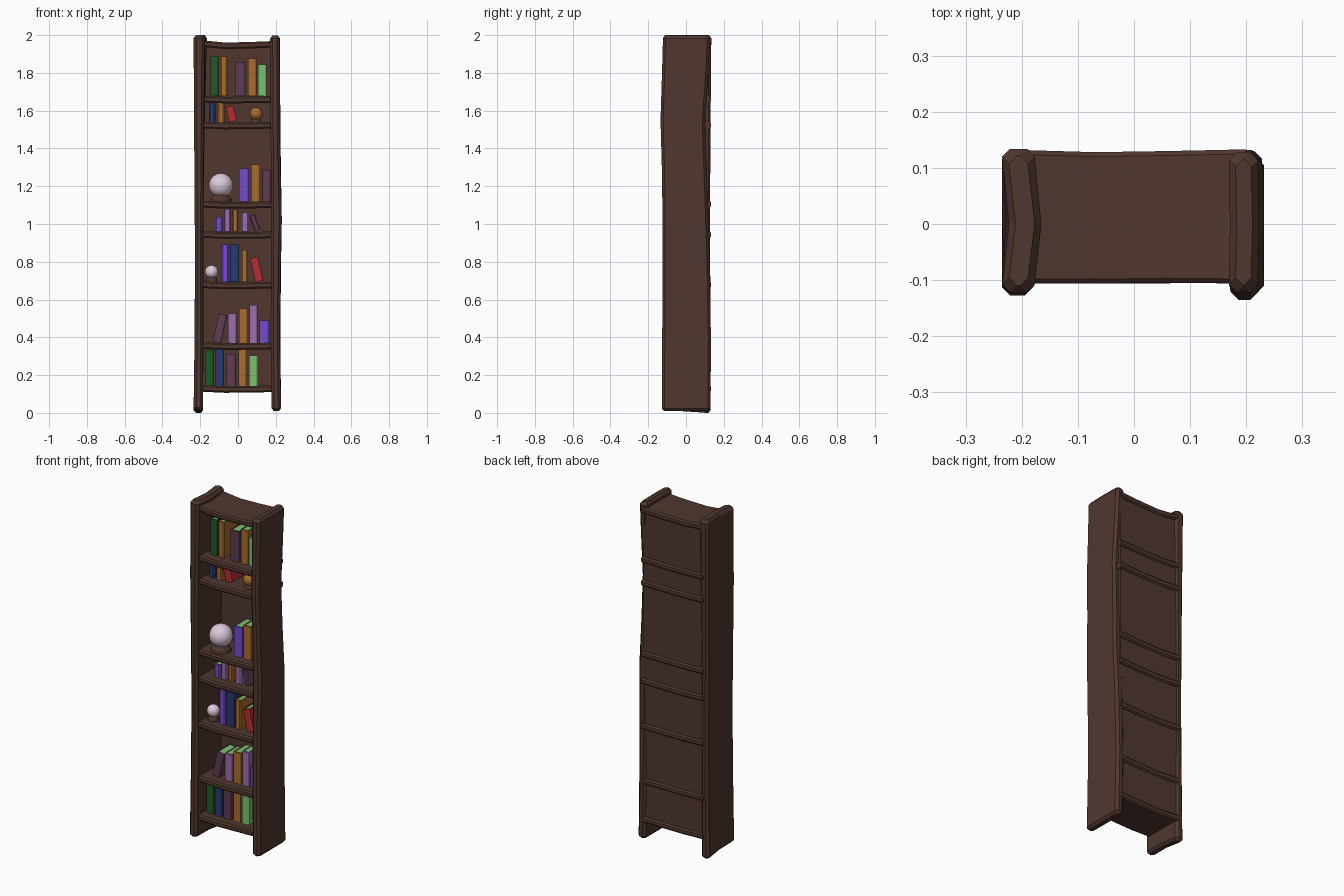
import bpy, bmesh, math, random
from mathutils import Matrix, Vector

if "Cube" in bpy.data.objects:
    bpy.data.objects.remove(bpy.data.objects["Cube"])

random.seed(4)

def material(name, rgb):
    m = bpy.data.materials.new(name)
    lin = [((c / 255 + 0.055) / 1.055) ** 2.4 if c > 10 else c / 3294 for c in rgb]
    m.diffuse_color = (*lin, 1)
    m.use_nodes = True
    m.node_tree.nodes["Principled BSDF"].inputs["Base Color"].default_value = m.diffuse_color
    return m

MATS = {n: material(n, c) for n, c in {
    "wood": (80, 55, 47), "dark_green": (30, 90, 38), "ochre": (168, 108, 46),
    "plum": (96, 60, 82), "light_green": (124, 192, 114), "navy": (42, 58, 108),
    "red": (178, 46, 50), "violet": (118, 76, 208), "mauve": (158, 110, 172),
    "pearl": (222, 202, 220)}.items()}

def finish(name, bm, mat, matrix=None):
    bmesh.ops.recalc_face_normals(bm, faces=bm.faces)
    me = bpy.data.meshes.new(name)
    bm.to_mesh(me)
    bm.free()
    me.materials.append(MATS[mat])
    ob = bpy.data.objects.new(name, me)
    if matrix:
        ob.matrix_world = matrix
    bpy.context.collection.objects.link(ob)
    return ob

def loft(name, rings, mat, matrix=None):
    """Join equal point rings into a closed solid."""
    bm = bmesh.new()
    rows = [[bm.verts.new(p) for p in r] for r in rings]
    n = len(rows[0])
    for a, b in zip(rows, rows[1:]):
        for i in range(n):
            j = (i + 1) % n
            bm.faces.new((a[i], a[j], b[j], b[i]))
    bm.faces.new(rows[0])
    bm.faces.new(rows[-1])
    return finish(name, bm, mat, matrix)

# Side boards: chamfered section, bowed in the middle, wavy along the height
def board_ring(z, x0, x1, y0, y1, bow, c, inset=0, drop=0):
    x0, x1, y0, y1 = x0 + inset, x1 - inset, y0 + inset, y1 - inset
    pts = [(x0 + c, y0), (x1 - c, y0), (x1, y0 + c), (x1 + bow, 0), (x1, y1 - c),
           (x1 - c, y1), (x0 + c, y1), (x0, y1 - c), (x0 + max(bow, 0), 0), (x0, y0 + c)]
    return [(x, y, z - (drop if y > 0.05 else 0)) for x, y in pts]

def side_board(name, stations, drop):
    c = 0.014
    rings = [board_ring(*stations[0], c, 0.012, drop)]
    first = stations[0]
    rings.append(board_ring(first[0] + 0.014, *first[1:], c, 0, drop))
    rings += [board_ring(*s, c) for s in stations[1:-1]]
    last = stations[-1]
    rings.append(board_ring(last[0] - 0.016, *last[1:], c))
    rings.append(board_ring(*last, c, 0.012))
    loft(name, rings, "wood")

side_board("left_side", [
    (0.015, -0.235, -0.185, -0.127, 0.130, 0.000),
    (0.40, -0.230, -0.185, -0.125, 0.130, 0.002),
    (0.80, -0.228, -0.185, -0.122, 0.128, 0.002),
    (1.20, -0.230, -0.183, -0.125, 0.128, 0.002),
    (1.55, -0.233, -0.180, -0.127, 0.130, 0.004),
    (2.00, -0.235, -0.177, -0.122, 0.134, 0.012)], 0.015)
side_board("right_side", [
    (0.010, 0.178, 0.228, -0.128, 0.130, 0.000),
    (0.40, 0.173, 0.222, -0.126, 0.132, 0.002),
    (0.80, 0.174, 0.226, -0.124, 0.125, 0.002),
    (1.02, 0.175, 0.232, -0.124, 0.118, 0.000),
    (1.30, 0.174, 0.225, -0.128, 0.108, 0.002),
    (1.55, 0.172, 0.222, -0.135, 0.100, 0.002),
    (1.80, 0.171, 0.221, -0.127, 0.118, 0.002),
    (1.997, 0.169, 0.221, -0.122, 0.128, 0.002)], 0.0)

# Shelves: chamfered planks with a slight warp
def shelf(name, top, thick, amp):
    rings = []
    c = 0.008
    for i, x in enumerate((-0.205, -0.07, 0.06, 0.20)):
        dz = amp * (0.5, -0.6, -0.4, 0.1)[i]
        y0 = -0.104 + random.uniform(-0.003, 0.003)
        y1 = 0.130 + (0.002, -0.002, 0.0, 0.003)[i]
        t, b = top + dz, top - thick + dz
        rings.append([(x, y0 + c, b), (x, y0, b + c), (x, y0, t - c), (x, y0 + c, t),
                      (x, y1 - c, t), (x, y1, t - c), (x, y1, b + c), (x, y1 - c, b)])
    loft(name, rings, "wood")

shelf("top_board", 1.968, 0.034, 0.012)
for i, z in enumerate((0.145, 0.372, 0.694, 0.960, 1.120, 1.540, 1.677)):
    shelf(f"shelf_{i + 1}", z, 0.035, 0.006)

# Back panel
bm = bmesh.new()
bmesh.ops.create_cube(bm, size=1)
bmesh.ops.transform(bm, verts=bm.verts, matrix=Matrix.LocRotScale(
    Vector((0, 0.112, 1.04)), None, Vector((0.39, 0.016, 1.83))))
finish("back_panel", bm, "wood")

# Books: wrapped cover with a rounded spine, and a page block inside
def book(mat, x, z, w, h, lean=0):
    a = math.radians(lean)
    lift = abs(math.sin(a)) * w / 2
    mtx = Matrix.Translation((x, 0, z + lift)) @ Matrix.Rotation(a, 4, 'Y')
    o, t, f, b = w / 2, 0.005, -0.046, 0.072
    cover = [(-o, b), (-o, f), (-o * 0.6, f - 0.006), (o * 0.6, f - 0.006), (o, f), (o, b),
             (o - t, b), (o - t, f + t), (t - o, f + t), (t - o, b)]
    loft("book_cover", [[(px, py, k) for px, py in cover] for k in (0, h)], mat, mtx)
    e = o - t * 0.8
    pages = [(-e, f + 0.003), (e, f + 0.003), (e, b - 0.005), (-e, b - 0.005)]
    loft("book_pages", [[(px, py, k) for px, py in pages] for k in (0.004, h - 0.004)],
         "light_green", mtx)

def row(z, *books):
    for mat, x, *size in books:
        book(mat, x, z, *size)

row(1.677, ("dark_green", -.125, .043, .21), ("ochre", -.075, .04, .21),
    ("plum", .012, .055, .18), ("ochre", .075, .046, .2), ("light_green", .128, .046, .168))
row(1.538, ("navy", -.137, .035, .108), ("ochre", -.09, .036, .106),
    ("red", -.026, .044, .082, -13))
row(1.118, ("violet", .032, .053, .177), ("ochre", .093, .048, .197), ("plum", .15, .043, .167))
row(.960, ("violet", -.102, .04, .078), ("mauve", -.057, .036, .12), ("ochre", -.015, .03, .117),
    ("mauve", .037, .042, .1), ("plum", .104, .032, .088, -20))
row(.692, ("violet", -.068, .04, .2), ("navy", -.018, .047, .2), ("ochre", .034, .038, .17),
    ("red", .113, .045, .128, -13))
row(.370, ("plum", -.112, .045, .15, 13), ("mauve", -.03, .046, .157), ("ochre", .028, .048, .182),
    ("mauve", .082, .043, .2), ("violet", .14, .05, .12))
row(.143, ("dark_green", -.15, .045, .19), ("navy", -.097, .045, .193), ("plum", -.037, .05, .168),
    ("ochre", .025, .044, .192), ("light_green", .082, .048, .162))

# Balls on flared wooden stands
def ball(name, mat, x, y, z, r, base):
    bm = bmesh.new()
    bmesh.ops.create_uvsphere(bm, u_segments=24, v_segments=16, radius=r)
    for f in bm.faces:
        f.smooth = True
    finish(name, bm, mat, Matrix.Translation((x, y, z)))
    top = z - r * 0.78
    rings = []
    for k, s in ((base, 0.9), (base + (top - base) * 0.45, 0.85), (top, 0.6)):
        rings.append([(x + r * s * math.cos(i * math.pi / 6),
                       y + r * s * math.sin(i * math.pi / 6), k) for i in range(12)])
    loft(name + "_stand", rings, "wood")

ball("large_pearl_ball", "pearl", -.09, -.03, 1.205, .064, 1.115)
ball("small_pearl_ball", "pearl", -.14, -.03, .747, .035, .692)
ball("ochre_globe", "ochre", .096, -.03, 1.584, .034, 1.536)
